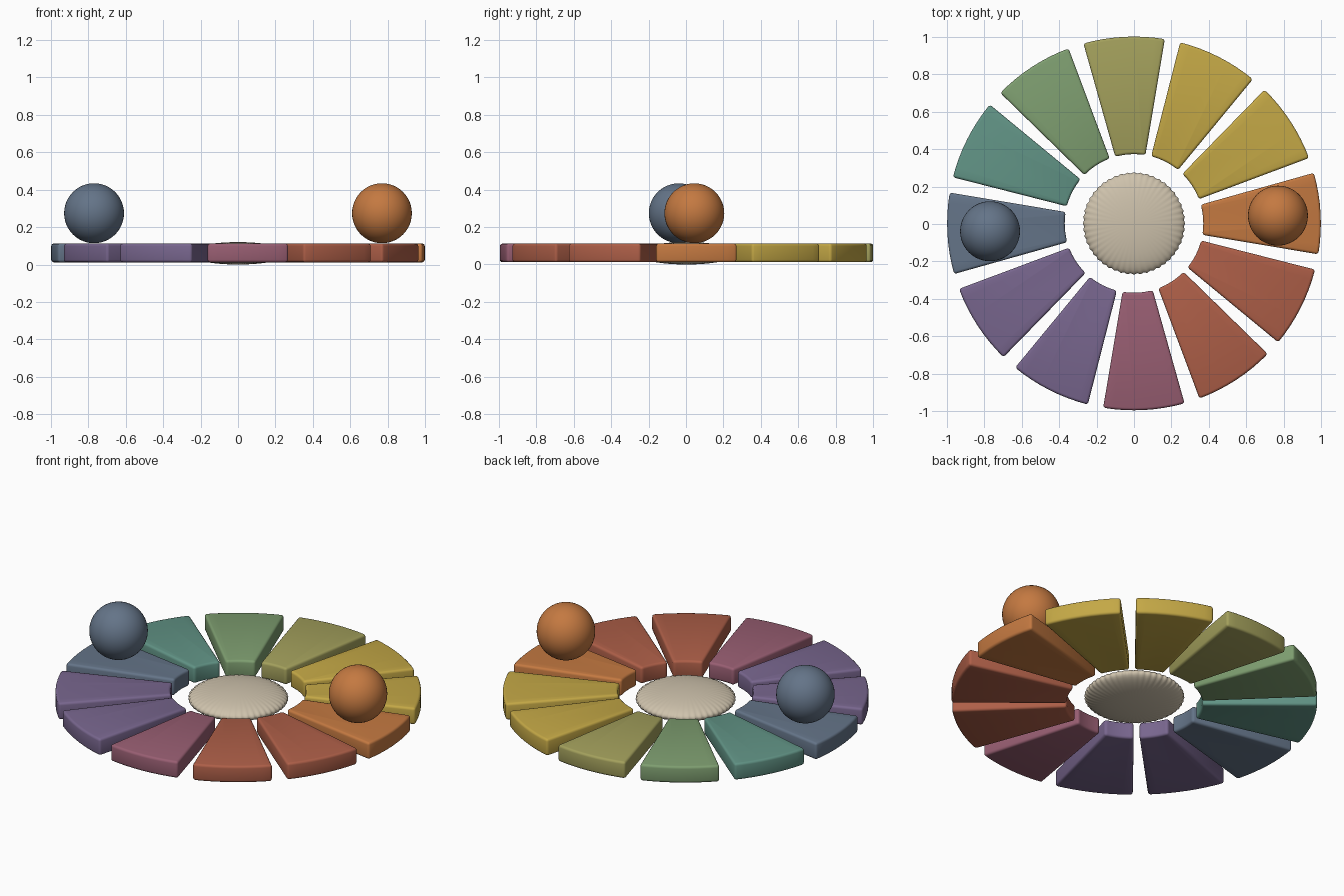
import bpy, bmesh, math
from math import cos, sin, radians

cube = bpy.data.objects.get("Cube")
if cube:
    bpy.data.objects.remove(cube, do_unlink=True)


def make_material(name, rgb):
    """Flat material from 0-255 display values."""
    lin = [((c / 255 + 0.055) / 1.055) ** 2.4 for c in rgb]
    mat = bpy.data.materials.new(name)
    mat.use_nodes = True
    mat.diffuse_color = (*lin, 1)
    mat.node_tree.nodes["Principled BSDF"].inputs["Base Color"].default_value = (*lin, 1)
    return mat


COLOURS = {
    "orange": (196, 121, 65), "yellow": (196, 168, 70), "olive": (163, 160, 92),
    "green": (126, 158, 112), "teal": (97, 147, 133), "slate": (100, 116, 136),
    "purple": (120, 102, 142), "pink": (152, 94, 114), "red": (174, 95, 72),
    "sand": (206, 194, 172),
}
MATS = {name: make_material(name, rgb) for name, rgb in COLOURS.items()}

CENTRE_Y = 0.003
TURN = radians(3.1)
STEP = radians(30)


def finish(bm, name, colour, location, angle=40):
    """Turn a bmesh into a shaded, coloured object."""
    mesh = bpy.data.meshes.new(name)
    bmesh.ops.recalc_face_normals(bm, faces=bm.faces)
    bm.to_mesh(mesh)
    bm.free()
    obj = bpy.data.objects.new(name, mesh)
    bpy.context.collection.objects.link(obj)
    obj.location = location
    mesh.materials.append(MATS[colour])
    bpy.ops.object.select_all(action="DESELECT")
    obj.select_set(True)
    bpy.context.view_layer.objects.active = obj
    bpy.ops.object.shade_smooth_by_angle(angle=radians(angle))
    return obj


def wedge(name, colour, mid, inner=0.37, outer=0.998, half=radians(12.6), steps=8):
    """Ring segment with softened edges."""
    bm = bmesh.new()
    sweep = [mid + half * (2 * i / steps - 1) for i in range(steps + 1)]
    outline = [(outer * cos(a), outer * sin(a)) for a in sweep]
    outline += [(inner * cos(a), inner * sin(a)) for a in reversed(sweep)]
    face = bm.faces.new([bm.verts.new((x, y, 0)) for x, y in outline])
    top = bmesh.ops.extrude_face_region(bm, geom=[face])["geom"]
    for v in top:
        if isinstance(v, bmesh.types.BMVert):
            v.co.z = 0.1
    bmesh.ops.recalc_face_normals(bm, faces=bm.faces)
    edges = [e for e in bm.edges if e.calc_face_angle(0) > radians(40)]
    bmesh.ops.bevel(bm, geom=edges, offset=0.014, segments=3, profile=0.5, affect="EDGES")
    return finish(bm, name, colour, (0, CENTRE_Y, 0.012))


def ball(name, colour, mid):
    """Ball resting on a wedge."""
    bm = bmesh.new()
    bmesh.ops.create_uvsphere(bm, u_segments=48, v_segments=24, radius=0.16)
    r = 0.77
    return finish(bm, name, colour, (r * cos(mid), r * sin(mid) + CENTRE_Y, 0.274))


# Ring of twelve wedges, anticlockwise from the left side
ring = ["orange", "yellow", "yellow", "olive", "green", "teal",
        "slate", "purple", "purple", "pink", "red", "red"]
for i, colour in enumerate(ring):
    wedge(f"{colour}_wedge_{i + 1}", colour, TURN + i * STEP)

# Two opposite balls
ball("orange_ball", "orange", TURN)
ball("slate_ball", "slate", TURN + math.pi)

# Fluted flattened hub
RIBS = 48
bm = bmesh.new()
bmesh.ops.create_uvsphere(bm, u_segments=RIBS * 4, v_segments=24, radius=1)
for v in bm.verts:
    a = math.atan2(v.co.y, v.co.x)
    flute = 1 + 0.013 * cos(RIBS * a) * math.hypot(v.co.x, v.co.y)
    v.co.x *= 0.27 * flute
    v.co.y *= 0.27 * flute
    v.co.z *= 0.06
finish(bm, "fluted_hub", "sand", (0, CENTRE_Y, 0.06), 60)
